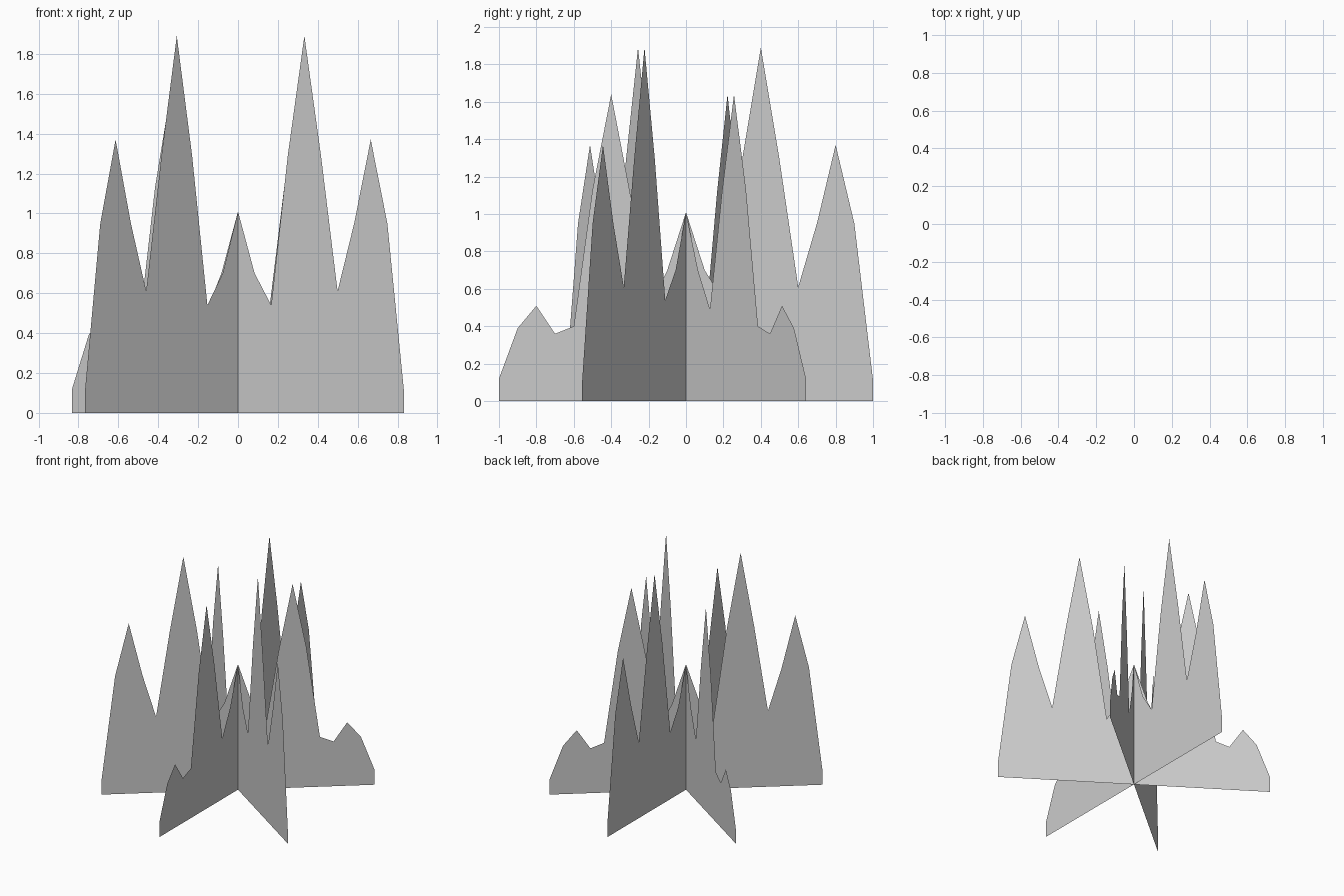
import bpy
from math import radians, cos, sin

if "Cube" in bpy.data.objects:
    bpy.data.objects.remove(bpy.data.objects["Cube"])

# Jagged top outline of one blade card, heights at 0.1 steps from short end to tall end
HEIGHTS = [0.12, 0.39, 0.51, 0.36, 0.40, 1.13, 1.64, 1.12, 0.49, 0.70, 1.01,
           0.70, 0.54, 1.29, 1.89, 1.29, 0.61, 0.95, 1.37, 0.95, 0.11]


def blade_card(name, angle):
    """Thin upright card through the z axis, its tall end pointing along angle."""
    dx, dy = cos(radians(angle)), sin(radians(angle))
    verts, faces = [], []
    for i, h in enumerate(HEIGHTS):
        t = -1 + i * 0.1
        verts += [(t * dx, t * dy, 0), (t * dx, t * dy, h)]
        if i:
            a = 2 * i
            faces.append((a - 2, a, a + 1, a - 1))
    mesh = bpy.data.meshes.new(name)
    mesh.from_pydata(verts, [], faces)
    obj = bpy.data.objects.new(name, mesh)
    bpy.context.collection.objects.link(obj)
    return obj


# Three crossed cards forming the grass tuft
blade_card("grass_card_back", 90)
blade_card("grass_card_left", 219.9)
blade_card("grass_card_right", 326.3)
